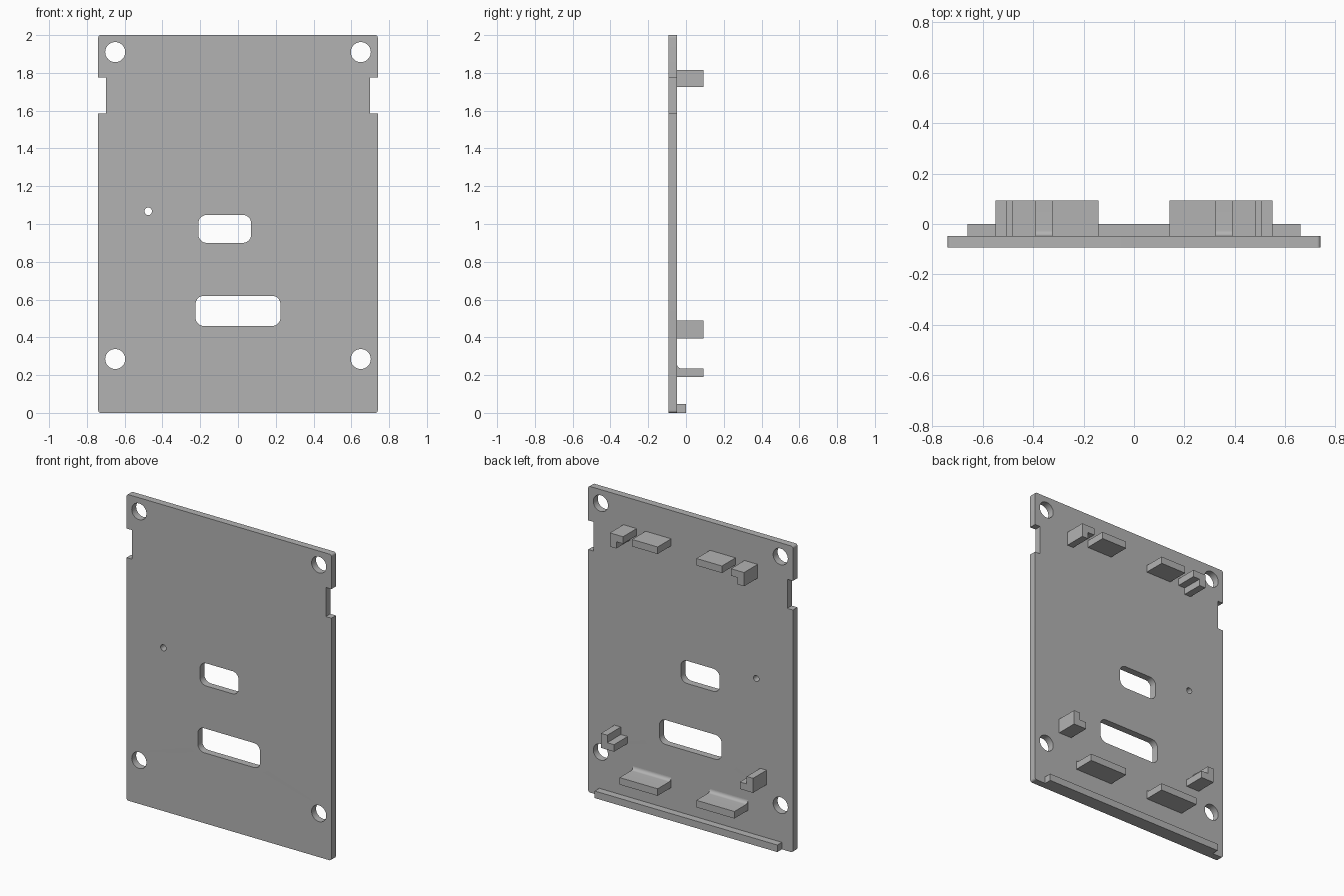
import bpy, bmesh
from math import sin, cos, pi, radians
from mathutils import Matrix

if "Cube" in bpy.data.objects:
    bpy.data.objects.remove(bpy.data.objects["Cube"])

grey = bpy.data.materials.new("grey_plastic")
grey.use_nodes = True
grey.diffuse_color = (0.45, 0.45, 0.45, 1)
grey.node_tree.nodes["Principled BSDF"].inputs["Base Color"].default_value = (0.45, 0.45, 0.45, 1)

# Depth levels: plate front, plate back, rail back, tab back
FRONT, BACK, RAIL, TIP = -0.093, -0.047, 0.0, 0.093
WALL = 0.046
# Profile planes: XZ pushed along y, and YZ pushed along x
XZ = Matrix(((1, 0, 0, 0), (0, 0, -1, 0), (0, 1, 0, 0), (0, 0, 0, 1)))
YZ = Matrix(((0, 0, 1, 0), (1, 0, 0, 0), (0, 1, 0, 0), (0, 0, 0, 1)))


def arc(cx, cy, r, start, end, steps):
    return [(cx + r * cos(start + (end - start) * i / steps),
             cy + r * sin(start + (end - start) * i / steps)) for i in range(steps + 1)]


def circle(cx, cy, r, sides=48):
    return arc(cx, cy, r, 0, 2 * pi, sides)[:-1]


def rounded(x0, x1, z0, z1, r):
    """Rounded rectangle, one list of points per corner, from lower left."""
    corners = [(x0 + r, z0 + r), (x1 - r, z0 + r), (x1 - r, z1 - r), (x0 + r, z1 - r)]
    return [arc(cx, cz, r, pi + i * pi / 2, pi * 1.5 + i * pi / 2, 8)
            for i, (cx, cz) in enumerate(corners)]


def extrude(name, loops, plane, start, end):
    """Fill closed loops (inner ones become holes) and push them from start to end."""
    curve = bpy.data.curves.new(name, 'CURVE')
    curve.dimensions = '2D'
    curve.fill_mode = 'BOTH'
    curve.extrude = abs(end - start) / 2
    for loop in loops:
        spline = curve.splines.new('POLY')
        spline.points.add(len(loop) - 1)
        for point, (u, v) in zip(spline.points, loop):
            point.co = (u, v, 0, 1)
        spline.use_cyclic_u = True
    helper = bpy.data.objects.new(name, curve)
    bpy.context.collection.objects.link(helper)
    mesh = bpy.data.meshes.new_from_object(
        helper.evaluated_get(bpy.context.evaluated_depsgraph_get()))
    bpy.data.objects.remove(helper)
    bpy.data.curves.remove(curve)

    middle = (start + end) / 2
    mesh.transform(plane @ Matrix.Translation((0, 0, -middle if plane is XZ else middle)))
    bm = bmesh.new()
    bm.from_mesh(mesh)
    bmesh.ops.remove_doubles(bm, verts=bm.verts, dist=0.0001)
    bmesh.ops.recalc_face_normals(bm, faces=bm.faces)
    bm.to_mesh(mesh)
    bm.free()
    mesh.materials.clear()
    mesh.materials.append(grey)
    mesh.name = name
    obj = bpy.data.objects.new(name, mesh)
    bpy.context.collection.objects.link(obj)
    bpy.ops.object.select_all(action='DESELECT')
    obj.select_set(True)
    bpy.context.view_layer.objects.active = obj
    bpy.ops.object.shade_smooth_by_angle(angle=radians(30))
    return obj


# Plate: rounded outline with a notch in each side, holes and slots
low_left, low_right, top_right, top_left = rounded(-0.74, 0.74, 0, 2, 0.014)
notch = [(0.74, 1.585), (0.7, 1.585), (0.7, 1.775), (0.74, 1.775)]
outline = (low_left + low_right + notch + top_right + top_left
           + [(-x, z) for x, z in reversed(notch)])
holes = [circle(x, z, 0.053) for x in (-0.65, 0.65) for z in (0.285, 1.91)]
holes.append(circle(-0.475, 1.067, 0.02, 24))
holes.append(sum(rounded(-0.21, 0.07, 0.9, 1.048, 0.045), []))
holes.append(sum(rounded(-0.225, 0.225, 0.46, 0.62, 0.045), []))
extrude("plate", [outline] + holes, XZ, FRONT, BACK)

# Rail along the bottom of the back
extrude("bottom_rail", [[(BACK, 0), (RAIL, 0), (RAIL, WALL), (BACK, WALL)]], YZ, -0.66, 0.66)


def tab_profile(z, fillet):
    """Flat shelf whose upper root may curve into the plate."""
    root = arc(BACK + fillet, z + fillet, fillet, 1.5 * pi, pi, 8) if fillet else [(BACK, z)]
    return [(BACK, z - WALL), (TIP, z - WALL), (TIP, z)] + root


def angle_profile(inner, outer, shelf, tip):
    """Right-angle bracket: a shelf, with its leg on the outer side."""
    turn = WALL if tip > shelf else -WALL
    return [(inner, shelf), (outer, shelf), (outer, tip), (outer - WALL, tip),
            (outer - WALL, shelf + turn), (inner, shelf + turn)]


# Tabs and corner brackets, the same on both sides
for side, s in (("left", 1), ("right", -1)):
    extrude(f"upper_tab_{side}", [tab_profile(1.815, 0)], YZ, s * 0.14, s * 0.325)
    extrude(f"lower_tab_{side}", [tab_profile(0.235, 0.022)], YZ, s * 0.14, s * 0.415)
    for name, shape in (("upper", (0.39, 0.485, 1.815, 1.725)),
                        ("lower", (0.455, 0.55, 0.393, 0.488))):
        profile = [(s * x, z) for x, z in angle_profile(*shape)]
        extrude(f"{name}_bracket_{side}", [profile], XZ, BACK, TIP)
